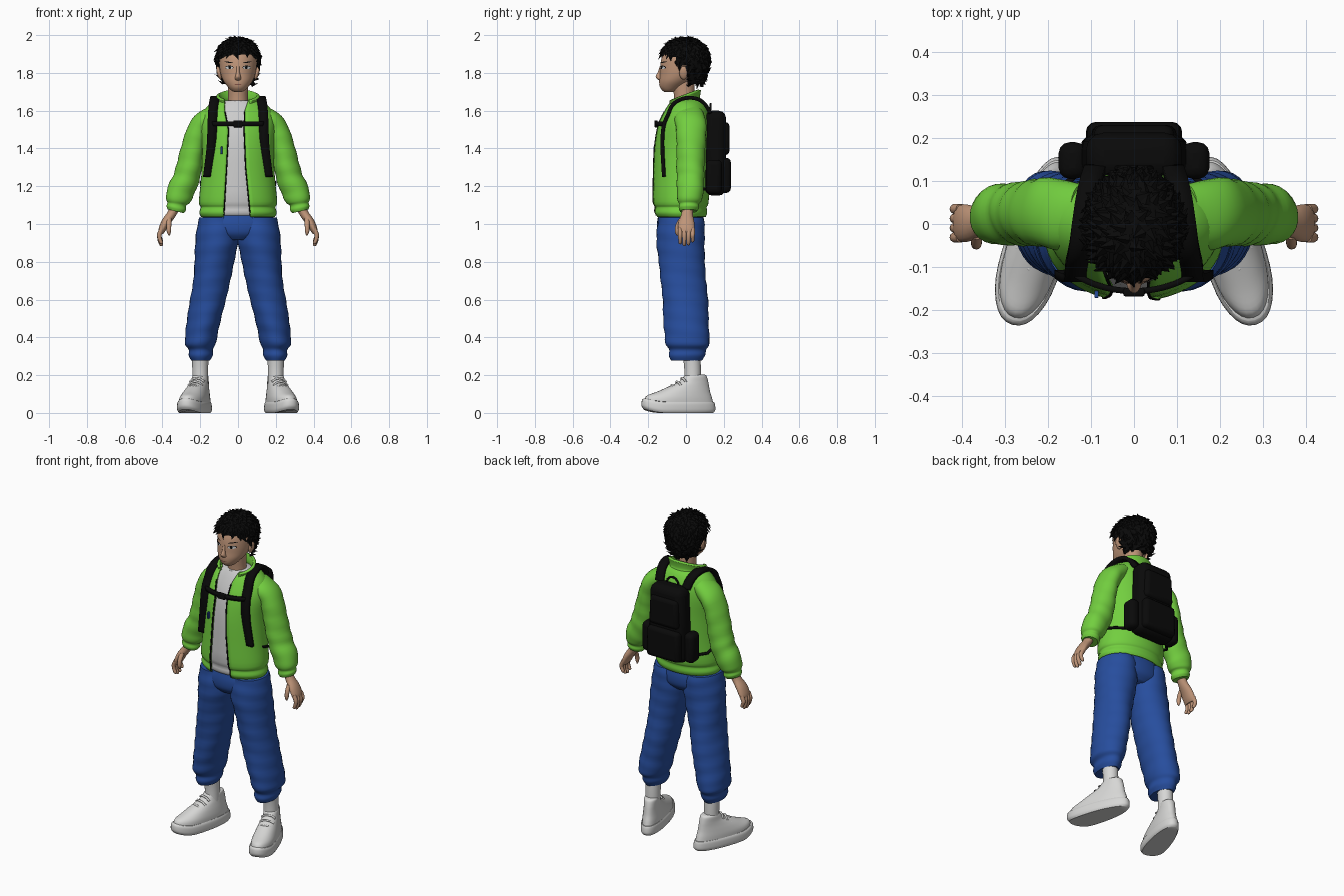
import bpy, bmesh, math, random
from mathutils import Vector, Matrix

if bpy.data.objects.get("Cube"):
    bpy.data.objects.remove(bpy.data.objects["Cube"])
random.seed(4)
made = []


def material(name, r, g, b):
    m = bpy.data.materials.new(name)
    m.use_nodes = True
    m.diffuse_color = (r, g, b, 1)
    bsdf = m.node_tree.nodes["Principled BSDF"]
    bsdf.inputs["Base Color"].default_value = (r, g, b, 1)
    bsdf.inputs["Roughness"].default_value = 0.8
    return m


GREEN = material("jacket green", .17, .62, .05)
BLUE = material("trouser blue", .02, .075, .34)
SKIN = material("skin", .52, .30, .19)
BLACK = material("black", .003, .003, .003)
SHIRT = material("shirt grey", .60, .60, .60)
WHITE = material("shoe white", .68, .68, .67)
LIPS = material("lip brown", .25, .10, .07)


def finish(name, bm, mat, thick=0, matrix=None, recalc=True):
    if recalc:
        bmesh.ops.recalc_face_normals(bm, faces=bm.faces)
    if matrix:
        bm.transform(matrix)
    me = bpy.data.meshes.new(name)
    bm.to_mesh(me)
    bm.free()
    me.materials.append(mat)
    ob = bpy.data.objects.new(name, me)
    bpy.context.collection.objects.link(ob)
    if thick:
        mod = ob.modifiers.new("thickness", 'SOLIDIFY')
        mod.thickness, mod.offset = thick, 0
    made.append(ob)
    return ob


def smooth_rows(rows, k=4):
    """Catmull-Rom interpolation of profile rows."""
    out = []
    for i in range(len(rows) - 1):
        a, b, c, d = (rows[max(0, min(len(rows) - 1, i + j))] for j in (-1, 0, 1, 2))
        for s in range(k):
            t = s / k
            out.append(tuple(.5 * (2 * q + (r - p) * t + (2 * p - 5 * q + 4 * r - w) * t * t
                                   + (3 * q - p - 3 * r + w) * t ** 3)
                             for p, q, r, w in zip(a, b, c, d)))
    return out + [tuple(rows[-1])]


def lookup(rows, z, key=0):
    """Linear row lookup by one column."""
    rows = sorted(rows, key=lambda r: r[key])
    z = max(rows[0][key], min(rows[-1][key], z))
    for a, b in zip(rows, rows[1:]):
        if z <= b[key]:
            t = (z - a[key]) / max(1e-6, b[key] - a[key])
            return tuple(p + (q - p) * t for p, q in zip(a, b))


def skin_rings(bm, rings, closed=True):
    n = len(rings[0])
    for lo, hi in zip(rings, rings[1:]):
        for i in range(n if closed else n - 1):
            j = (i + 1) % n
            bm.faces.new((lo[i], lo[j], hi[j], hi[i]))


def loft(name, rows, mat, n=28, side=1, flat=True, fold=0, k=4, power=1, matrix=None):
    """Rows are x, y, z, half width, half depth; flat keeps rings level."""
    rows = smooth_rows(rows, k)
    bm, rings = bmesh.new(), []
    for i, (x, y, z, rx, ry) in enumerate(rows):
        p, q = rows[max(0, i - 1)], rows[min(len(rows) - 1, i + 1)]
        d = Vector((q[0] - p[0], 0, q[2] - p[2])).normalized()
        across = Vector((1, 0, 0)) if flat else Vector((-d.z, 0, d.x))
        ring = []
        for s in range(n):
            a = math.tau * s / n
            c, e = (math.copysign(abs(f) ** power, f) for f in (math.cos(a), math.sin(a)))
            f = 1 + fold * math.sin(2 * a + z * 45) * math.cos(a - z * 30)
            co = Vector((x, y, z)) + across * rx * c * f + Vector((0, ry * e * f, 0))
            ring.append(bm.verts.new((co.x * side, co.y, co.z)))
        rings.append(ring)
    skin_rings(bm, rings)
    bm.faces.new(rings[0])
    bm.faces.new(rings[-1])
    return finish(name, bm, mat, matrix=matrix)


def ribbon(name, pts, width, mat, thick):
    bm = bmesh.new()
    w = Vector(width) / 2
    rings = [[bm.verts.new(Vector(p) - w), bm.verts.new(Vector(p) + w)] for p in pts]
    skin_rings(bm, rings, False)
    return finish(name, bm, mat, thick)


def block(name, lo, hi, mat, bevel=.025, taper=1):
    bm = bmesh.new()
    bmesh.ops.create_cube(bm, size=1)
    lo, hi = Vector(lo), Vector(hi)
    for v in bm.verts:
        if v.co.z > 0:
            v.co.x *= taper
        v.co = Vector([l + (h - l) * (c + .5) for l, h, c in zip(lo, hi, v.co)])
    ob = finish(name, bm, mat)
    mod = ob.modifiers.new("round", 'BEVEL')
    mod.width, mod.segments = bevel, 3


def cord(name, pts, radius, mat):
    cu = bpy.data.curves.new(name, 'CURVE')
    cu.dimensions, cu.bevel_depth, cu.bevel_resolution = '3D', radius, 2
    sp = cu.splines.new('POLY')
    sp.points.add(len(pts) - 1)
    for p, co in zip(sp.points, pts):
        p.co = (*co, 1)
    cu.materials.append(mat)
    bpy.context.collection.objects.link(bpy.data.objects.new(name, cu))


# Torso profile: z, half width, front y, back y
BODY = smooth_rows([(1.04, .19, -.155, .10), (1.06, .2, -.168, .107), (1.09, .192, -.165, .105),
                    (1.12, .202, -.175, .115), (1.25, .19, -.172, .12), (1.4, .185, -.165, .125),
                    (1.52, .195, -.145, .125), (1.59, .18, -.115, .115), (1.635, .14, -.09, .095),
                    (1.655, .095, -.075, .075)])
# Jacket opening: z, right edge x, left edge x
OPEN = [(1.04, -.075, .065), (1.3, -.06, .04), (1.5, -.05, .032), (1.6, -.07, .035), (1.7, -.075, .07)]


def front_y(x, z, lift=0):
    _, hw, yf, yb = lookup(BODY, z)
    s = max(-.97, min(.97, x / hw))
    return (yf + yb) / 2 - (yb - yf) / 2 * math.sqrt(1 - s * s) - lift


def open_band(name, rows, mat, thick, tilt=0, n=48):
    bm, rings = bmesh.new(), []
    for z, hw, yf, yb in rows:
        _, xr, xl = lookup(OPEN, z)
        a0, a1 = math.asin(xl / hw), math.tau + math.asin(xr / hw)
        ring = []
        for i in range(n + 1):
            a = a0 + (a1 - a0) * i / n
            y = (yf + yb) / 2 - (yb - yf) / 2 * math.cos(a)
            ring.append(bm.verts.new((hw * math.sin(a), y, z + tilt * y)))
        rings.append(ring)
    skin_rings(bm, rings, False)
    return finish(name, bm, mat, thick)


# Jacket, collar, zip edges and shirt
open_band("jacket_body", BODY, GREEN, .01)
open_band("jacket_collar", smooth_rows([(1.61, .13, -.095, .08), (1.64, .098, -.088, .068),
          (1.665, .1, -.094, .068), (1.685, .108, -.1, .072)]), GREEN, .016, .35)
for label, col in (("right", 1), ("left", 2)):
    zs = [1.045 + .55 * i / 24 for i in range(25)]
    ribbon(label + "_zip", [(lookup(OPEN, z)[col], front_y(lookup(OPEN, z)[col], z, .006), z)
                            for z in zs], (.006, 0, 0), BLACK, .004)
loft("shirt", [(0, (f + b) / 2, z, w - .013, (b - f) / 2 - .013) for z, w, f, b in BODY[::2]], SHIRT, 40, k=1)
loft("shirt_collar", [(0, -.015, 1.6, .085, .075), (0, -.012, 1.635, .066, .062),
                      (0, -.01, 1.65, .06, .058)], SHIRT)

# Trousers
loft("trouser_hips", [(0, -.028, 1.05, .18, .118), (0, -.028, 1.0, .206, .126),
                      (0, -.028, .95, .19, .12), (0, -.028, .915, .11, .09)], BLUE, 36)
LEG = [(.105, -.028, 1.035, .098, .118), (.108, -.028, .98, .108, .126), (.112, -.028, .9, .113, .127),
       (.126, -.02, .8, .105, .122), (.14, -.015, .7, .098, .12), (.158, -.005, .6, .095, .12),
       (.178, 0, .5, .09, .12), (.193, .006, .42, .086, .118), (.2, .01, .365, .081, .116),
       (.198, .008, .335, .064, .098), (.199, .006, .305, .064, .096), (.198, .003, .278, .05, .082)]
ARM = [(.12, .02, 1.585, .05, .07), (.165, .022, 1.55, .06, .082), (.208, .025, 1.5, .06, .08),
       (.238, .025, 1.4, .062, .076), (.258, .025, 1.3, .068, .074), (.277, .025, 1.235, .07, .072),
       (.307, .022, 1.17, .072, .07), (.32, .02, 1.125, .064, .064), (.324, .015, 1.105, .05, .052),
       (.328, .013, 1.085, .053, .054), (.332, .012, 1.068, .044, .046)]
PALM = [(.33, .012, 1.1, .026, .032), (.35, .006, 1.055, .024, .03), (.382, .002, 1.01, .023, .042),
        (.402, .002, .97, .019, .044), (.408, .002, .95, .012, .04)]
THUMB = [(.365, -.02, 1.03, .014, .016), (.366, -.042, .995, .013, .013),
         (.366, -.048, .96, .011, .011), (.364, -.046, .94, .004, .004)]
# Shoes in foot space: ankle at origin, toe towards -y
SOLE = [(0, -.078, 0, .07, .19), (0, -.078, .015, .077, .202), (0, -.078, .045, .076, .2),
        (0, -.076, .058, .07, .193)]
UPPER = [(0, -.076, .05, .07, .19), (0, -.072, .08, .069, .178), (0, -.05, .11, .063, .146),
         (0, -.02, .14, .055, .11), (0, .005, .165, .05, .08), (0, .016, .195, .047, .06),
         (0, .016, .203, .036, .048)]

for label, s in (("left", 1), ("right", -1)):
    loft(label + "_trouser_leg", LEG, BLUE, 32, s, fold=.035)
    loft(label + "_sleeve", ARM, GREEN, 28, s, flat=False, fold=.05)
    loft(label + "_palm", PALM, SKIN, 20, s, flat=False)
    loft(label + "_thumb", THUMB, SKIN, 12, s, flat=False)
    for i in range(4):
        y, drop = -.031 + .022 * i, (.01, 0, .004, .02)[i]
        loft(f"{label}_finger_{i + 1}", [(.403, y, .975, .012, .012), (.416, y, .945, .012, .012),
             (.414, y, .91 + drop, .0105, .0105), (.405, y, .89 + drop, .009, .009),
             (.402, y, .884 + drop, .003, .003)], SKIN, 10, s, flat=False)
    loft(label + "_sock", [(.2, .035, .15, .042, .044), (.2, .035, .23, .042, .044),
                           (.2, .03, .3, .044, .046)], WHITE, 24, s)
    place = Matrix.Translation((s * .203, .035, 0)) @ Matrix.Rotation(s * .29, 4, 'Z')
    for part, rows, pw in (("sole", SOLE, .88), ("shoe_upper", UPPER, .92)):
        shoe = loft(f"{label}_{part}", rows, WHITE, 36, power=pw)
        for v in shoe.data.vertices:
            v.co.x *= .9 - .7 * min(.12, max(-.14, v.co.y + .06))
            v.co.z += 1.6 * max(0, -v.co.y - .16) ** 2
        shoe.data.transform(place)
    # Laces across the tongue
    for i in range(4):
        y, z = -.145 + .028 * i, .128 + .019 * i
        arc = [(.04 * t, y + .012 * abs(t), z - .02 * t * t) for t in (-1, -.5, 0, .5, 1)]
        cord(f"{label}_lace_{i + 1}", [place @ Vector(p) for p in arc], .006, WHITE)
    # Backpack strap over the shoulder and down the chest
    path = [(.09, .13, 1.585), (.1, .1, 1.635), (.11, .06, 1.662), (.118, .01, 1.668),
            (.124, -.04, 1.655), (.13, -.075, 1.625)]
    path += [(x, front_y(x, z, .012), z) for x, z in
             ((.134, 1.58), (.136, 1.53), (.138, 1.47), (.142, 1.4), (.15, 1.33), (.16, 1.25))]
    path = [(s * p[0], p[1], p[2]) for p in smooth_rows(path)]
    ribbon(label + "_shoulder_strap", path, (.05, 0, 0), BLACK, .02)
    cord(label + "_strap_webbing", [(s * .165, -.085, 1.25), (s * .196, -.03, 1.22),
                                    (s * .19, .06, 1.19), (s * .12, .13, 1.18)], .008, BLACK)
    block(label + "_side_pocket", (s * .143 - .032, .105, 1.16), (s * .143 + .032, .19, 1.34), BLACK)
    # Ear
    bm = bmesh.new()
    bmesh.ops.create_uvsphere(bm, u_segments=16, v_segments=10, radius=1)
    finish(label + "_ear", bm, SKIN, matrix=Matrix.Translation((s * .1, -.012, 1.8))
           @ Matrix.Rotation(s * .25, 4, 'Y') @ Matrix.Diagonal((.012, .024, .036, 1)))

# Chest strap and zip pull
xs = [-.135 + .27 * i / 20 for i in range(21)]
ribbon("chest_strap", [(x, front_y(x, 1.53, .014), 1.53) for x in xs], (0, 0, .024), BLACK, .014)
block("chest_buckle", (-.025, -.168, 1.512), (.025, -.15, 1.548), BLACK, .005)
block("zip_pull", (-.092, -.172, 1.37), (-.082, -.155, 1.41), BLUE, .003)

# Backpack
block("pack_body", (-.128, .1, 1.15), (.128, .212, 1.6), BLACK, .04, .86)
block("pack_lower_pocket", (-.112, .17, 1.165), (.112, .237, 1.35), BLACK, .022, .96)
block("pack_upper_pocket", (-.1, .17, 1.365), (.1, .23, 1.54), BLACK, .022, .92)
cord("pack_handle", [(.04 * math.cos(a), .13, 1.59 + .045 * math.sin(a))
                     for a in [math.pi * i / 12 for i in range(13)]], .006, BLACK)

# Head and neck
HEAD = [(0, -.092, 1.698, .016, .02), (0, -.088, 1.706, .034, .036), (0, -.078, 1.725, .053, .06),
        (0, -.057, 1.755, .076, .085), (0, -.032, 1.79, .091, .107), (0, -.02, 1.83, .098, .117),
        (0, -.012, 1.88, .1, .117), (0, -.008, 1.92, .088, .1), (0, -.004, 1.96, .05, .055)]
loft("head", HEAD, SKIN, 36)
loft("neck", [(0, -.005, 1.58, .062, .06), (0, -.008, 1.66, .052, .054), (0, -.015, 1.77, .055, .06)], SKIN)
loft("nose", [(0, -.134, 1.758, .006, .006), (0, -.138, 1.768, .017, .014), (0, -.142, 1.782, .014, .019),
              (0, -.138, 1.805, .009, .011), (0, -.133, 1.835, .008, .006)], SKIN, 14)
FACE = smooth_rows(HEAD)


def plate(name, x, z, rx, rz, lift, mat, tilt=0, n=20):
    bm, ring = bmesh.new(), []
    for i in range(n):
        a = math.tau * i / n
        px = x + rx * math.cos(a)
        pz = z + rz * math.sin(a) + tilt * rx * math.cos(a)
        _, cy, _, hw, hd = lookup(FACE, pz, 2)
        ring.append(bm.verts.new((px, cy - hd * math.sqrt(1 - (px / hw) ** 2) - lift, pz)))
    bm.faces.new(ring)
    finish(name, bm, mat, recalc=False)


for label, s in (("left", 1), ("right", -1)):
    plate(label + "_eye_line", s * .046, 1.829, .022, .0095, .002, BLACK)
    plate(label + "_eye_white", s * .046, 1.8275, .02, .0075, .0035, SHIRT)
    plate(label + "_iris", s * .044, 1.828, .007, .0075, .005, BLACK)
    plate(label + "_brow", s * .048, 1.856, .024, .003, .003, BLACK, s * .15)
plate("mouth", 0, 1.738, .02, .003, .003, LIPS)

# Hair: trimmed cap covered in short tufts
CENTRE = Vector((0, -.005, 1.875))


def on_cap(d):
    return CENTRE + Vector((d.x * .111, d.y * .127, d.z * (.108 if d.z > 0 else .19)))


def is_hair(p):
    if p.y < -.055:
        return p.z > 1.9 - .25 * max(0, abs(p.x) - .04)
    if p.y < .012:
        return p.z > 1.832
    return p.z > 1.735


bm = bmesh.new()
bmesh.ops.create_uvsphere(bm, u_segments=48, v_segments=32, radius=1)
for v in bm.verts:
    v.co = on_cap(v.co)
bmesh.ops.delete(bm, geom=[f for f in bm.faces if not is_hair(f.calc_center_median())], context='FACES')
COUNT = 420
for i in range(COUNT):
    h = 1 - 2 * (i + .5) / COUNT
    a = i * math.pi * (3 - math.sqrt(5))
    r = math.sqrt(1 - h * h)
    d = Vector((r * math.cos(a), r * math.sin(a), h))
    p = on_cap(d)
    if not is_hair(p):
        continue
    flow = Vector((d.x, d.y, -.5)) + Vector([random.uniform(-.5, .5) for _ in range(3)])
    flow = (flow - d * flow.dot(d)).normalized()
    across = d.cross(flow)
    tip = p + (flow * .9 + d * random.uniform(.25, .5)).normalized() * random.uniform(.028, .04)
    base = [bm.verts.new(p + q) for q in (across * .014, d * .008 - flow * .006, across * -.014, d * -.008)]
    top = bm.verts.new(tip)
    for j in range(4):
        bm.faces.new((base[j], base[(j + 1) % 4], top))
finish("hair", bm, BLACK)

# Smooth shading with crisp edges
bpy.ops.object.select_all(action='DESELECT')
for ob in made:
    ob.select_set(True)
bpy.context.view_layer.objects.active = made[0]
bpy.ops.object.shade_smooth_by_angle(angle=math.radians(50))
